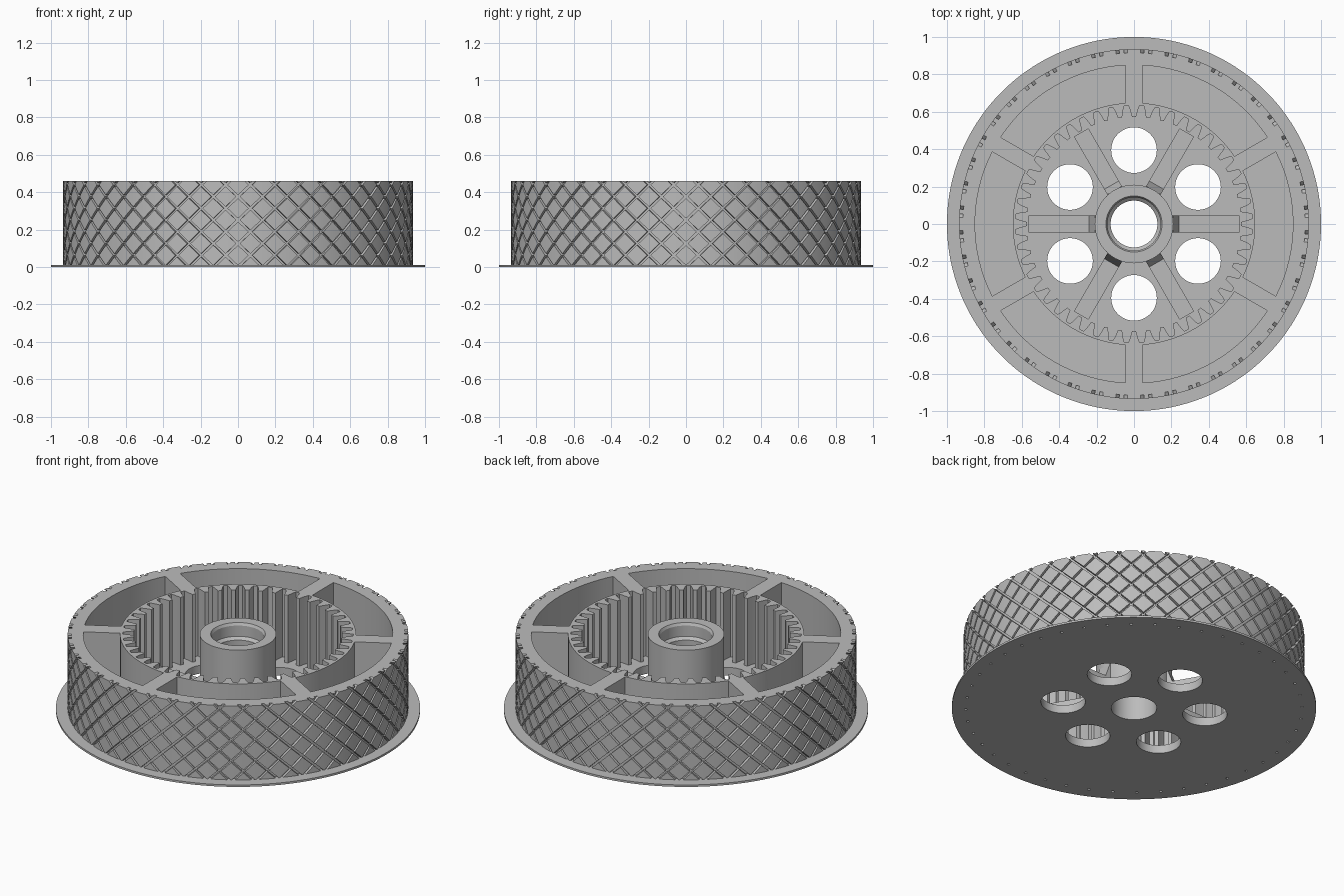
import bpy
import bmesh
from math import pi, sin, cos, asin, radians
from mathutils import Matrix, Vector

cube = bpy.data.objects.get("Cube")
if cube:
    bpy.data.objects.remove(cube)

HEIGHT = 0.46      # drum height
FLOOR = 0.05       # floor thickness
FLANGE = 0.012     # flange thickness
DRUM_R = 0.935     # tread radius
CORE_R = 0.915     # radius at the groove bottoms
GROOVES = 44       # grooves of each hand
TWIST = radians(30)

grey = bpy.data.materials.new("grey plastic")
grey.diffuse_color = (0.5, 0.5, 0.5, 1)
grey.use_nodes = True
grey.node_tree.nodes["Principled BSDF"].inputs["Base Color"].default_value = (0.5, 0.5, 0.5, 1)


def polar(r, a):
    return (r * cos(a), r * sin(a))


def circle(r, count, cx=0, cy=0):
    pts = [polar(r, 2 * pi * i / count) for i in range(count)]
    return [(x + cx, y + cy) for x, y in pts]


def prism(bm, points, z0, z1, matrix=Matrix()):
    """Extrude a flat outline from z0 to z1."""
    low = [bm.verts.new(matrix @ Vector((x, y, z0))) for x, y in points]
    high = [bm.verts.new(matrix @ Vector((x, y, z1))) for x, y in points]
    bm.faces.new(low[::-1])
    bm.faces.new(high)
    n = len(points)
    for i in range(n):
        j = (i + 1) % n
        bm.faces.new((low[i], low[j], high[j], high[i]))


def finish(bm, name):
    bmesh.ops.recalc_face_normals(bm, faces=bm.faces[:])
    mesh = bpy.data.meshes.new(name)
    bm.to_mesh(mesh)
    bm.free()
    mesh.materials.append(grey)
    obj = bpy.data.objects.new(name, mesh)
    bpy.context.collection.objects.link(obj)
    return obj


def smooth(obj):
    obj.data.shade_smooth()
    obj.data.set_sharp_from_angle(angle=radians(28))


def boolean(target, tool, operation):
    """Apply a boolean and throw the tool away."""
    mod = target.modifiers.new("cut", 'BOOLEAN')
    mod.operation = operation
    mod.solver = 'EXACT'
    mod.object = tool
    bpy.context.view_layer.update()
    graph = bpy.context.evaluated_depsgraph_get()
    mesh = bpy.data.meshes.new_from_object(target.evaluated_get(graph))
    target.modifiers.clear()
    target.data = mesh
    bpy.data.objects.remove(tool)


# Drum core with its wide bottom flange
bm = bmesh.new()
prism(bm, circle(CORE_R, 132), 0.005, HEIGHT)
body = finish(bm, "drum_body")
bm = bmesh.new()
prism(bm, circle(1.0, 132), 0, FLANGE)
boolean(body, finish(bm, "flange"), 'UNION')

# Internal gear cavity and six pockets
bm = bmesh.new()
TEETH = 48
tooth_gap = [(-0.36, 0.572), (-0.23, 0.612), (-0.14, 0.633),
             (0.14, 0.633), (0.23, 0.612), (0.36, 0.572)]
gear = [polar(r, 2 * pi * (i + 0.5 + f) / TEETH) for i in range(TEETH) for f, r in tooth_gap]
prism(bm, gear, FLOOR, 0.6)
for k in range(6):
    outline = []
    for r, direction in ((0.85, 1), (0.648, -1)):
        half = pi / 6 - asin(0.045 / r)
        outline += [polar(r, k * pi / 3 + direction * half * (i / 8 - 1)) for i in range(17)]
    prism(bm, outline, FLOOR, 0.6)
boolean(body, finish(bm, "cavity_cutter"), 'DIFFERENCE')

# Floor holes, axle bore and the small openings under the groove crossings
bm = bmesh.new()
prism(bm, circle(0.125, 64), -0.1, 0.2)
for k in range(6):
    prism(bm, circle(0.122, 48, *polar(0.395, pi / 6 + k * pi / 3)), -0.1, 0.2)
slot = [(0.917, -0.007), (0.931, -0.007), (0.931, 0.007), (0.917, 0.007)]
for k in range(GROOVES):
    prism(bm, slot, -0.1, 0.03, Matrix.Rotation(2 * pi * k / GROOVES, 4, 'Z'))
boolean(body, finish(bm, "hole_cutter"), 'DIFFERENCE')
smooth(body)

# Diamond tread: flat pads clipped to the drum height, thickened and wrapped round
bm = bmesh.new()
pitch = 2 * pi / GROOVES
rise = HEIGHT * pitch / TWIST
size = 0.5 - 0.07
for row in range(9):
    for col in range(2 * GROOVES):
        if (row + col) % 2:
            a, z = col * pitch / 2, row * rise / 2
            corners = [(a - size * pitch, z), (a, z - size * rise),
                       (a + size * pitch, z), (a, z + size * rise)]
            bm.faces.new([bm.verts.new((u, DRUM_R, v)) for u, v in corners])
bmesh.ops.subdivide_edges(bm, edges=bm.edges[:], cuts=3, use_grid_fill=True)
for limit, normal in ((FLANGE - 0.002, -1), (HEIGHT, 1)):
    bmesh.ops.bisect_plane(bm, geom=bm.verts[:] + bm.edges[:] + bm.faces[:],
                           plane_co=(0, 0, limit), plane_no=(0, 0, normal), clear_outer=True)
extruded = bmesh.ops.extrude_face_region(bm, geom=bm.faces[:])["geom"]
for v in extruded:
    if isinstance(v, bmesh.types.BMVert):
        v.co.y = CORE_R - 0.003
for v in bm.verts:
    x, y = polar(v.co.y, v.co.x)
    v.co = (x, y, v.co.z)
smooth(finish(bm, "diamond_tread"))

# Hub with a stepped bearing seat
profile = [(0.21, FLOOR), (0.21, HEIGHT), (0.15, HEIGHT), (0.142, 0.445),
           (0.142, 0.38), (0.125, 0.365), (0.125, FLOOR)]
bm = bmesh.new()
verts = [bm.verts.new((r, 0, z)) for r, z in profile]
edges = [bm.edges.new(pair) for pair in zip(verts, verts[1:])]
bmesh.ops.spin(bm, geom=verts + edges, cent=(0, 0, 0), axis=(0, 0, 1),
               angle=2 * pi, steps=64)
bmesh.ops.remove_doubles(bm, verts=bm.verts[:], dist=0.0001)
smooth(finish(bm, "hub"))

# Low floor spokes, each with a steep foot against the hub
side = [(0.18, 0.04), (0.565, 0.04), (0.565, 0.1), (0.24, 0.1), (0.208, 0.19), (0.18, 0.19)]
bm = bmesh.new()
upright = Matrix.Rotation(pi / 2, 4, 'X')
for k in range(6):
    prism(bm, side, -0.045, 0.045, Matrix.Rotation(k * pi / 3, 4, 'Z') @ upright)
finish(bm, "floor_spokes")
